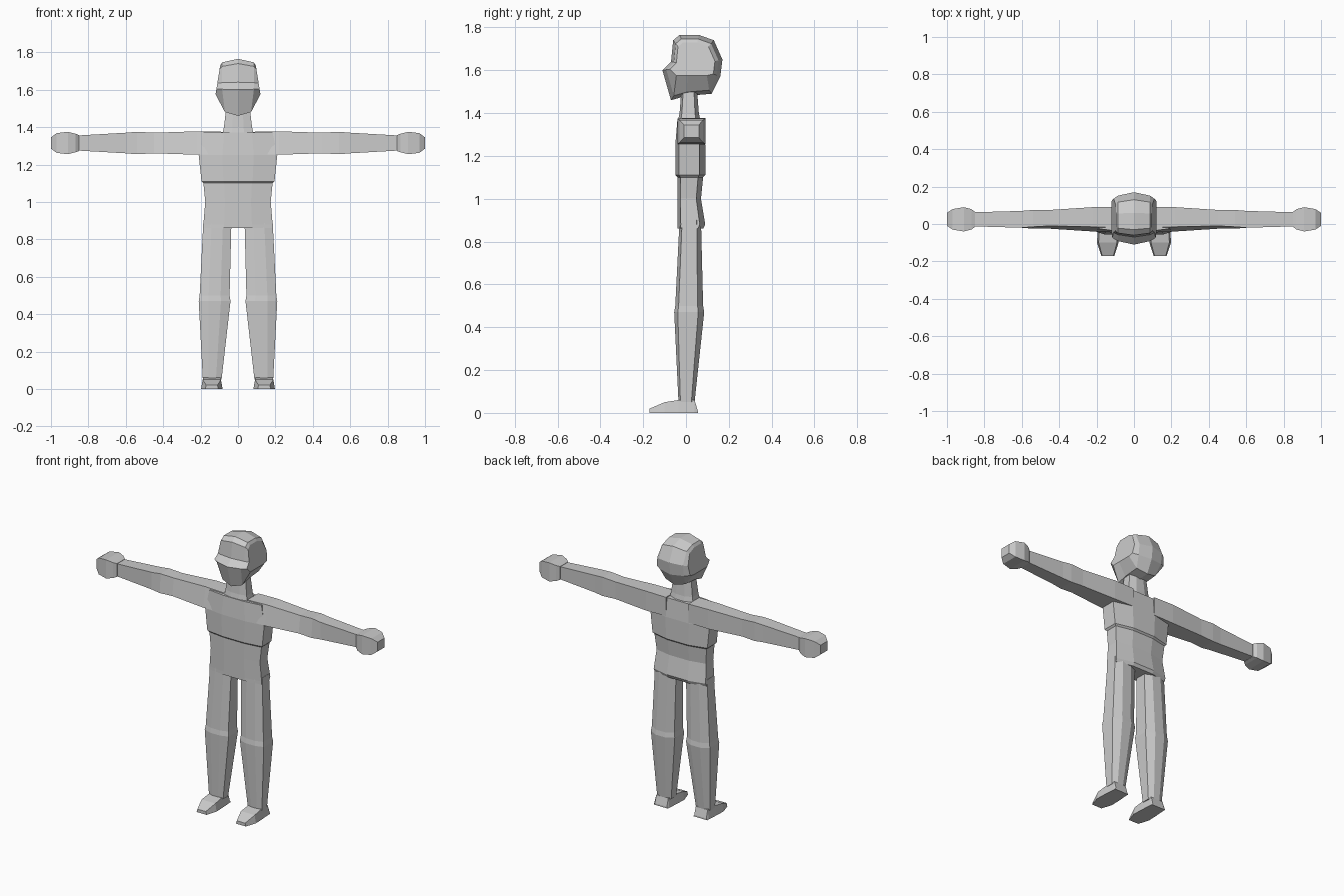
import bpy, bmesh
from mathutils import Vector

default_cube = bpy.data.objects.get("Cube")
if default_cube:
    bpy.data.objects.remove(default_cube, do_unlink=True)

grey = bpy.data.materials.new("plain grey")
grey.use_nodes = True
colour = (.6, .6, .6, 1)
grey.diffuse_color = colour
grey.node_tree.nodes["Principled BSDF"].inputs["Base Color"].default_value = colour


def loft(name, rings, mirrored=False):
    """Skin a series of equal point rings and cap both ends."""
    bm = bmesh.new()
    loops = [[bm.verts.new(point) for point in ring] for ring in rings]
    for inner, outer in zip(loops, loops[1:]):
        for i in range(len(inner)):
            bm.faces.new((inner[i - 1], inner[i], outer[i], outer[i - 1]))
    bm.faces.new(loops[0])
    bm.faces.new(loops[-1])
    bmesh.ops.recalc_face_normals(bm, faces=bm.faces)
    mesh = bpy.data.meshes.new(name)
    bm.to_mesh(mesh)
    bm.free()
    mesh.materials.append(grey)
    obj = bpy.data.objects.new(name, mesh)
    bpy.context.collection.objects.link(obj)
    if mirrored:
        obj.modifiers.new("Mirror", 'MIRROR')


def body_section(height, width, front, back, middle=0):
    """Level eight-sided section with bevelled front and back corners."""
    side = width / 2
    flat = side * .4
    depth = back - front
    front_corner = front + depth * .12
    back_corner = back - depth * .2
    outline = [(-flat, front), (flat, front), (side, front_corner), (side, back_corner),
               (flat, back), (-flat, back), (-side, back_corner), (-side, front_corner)]
    return [(middle + x, y, height) for x, y in outline]


def arm_section(reach, tall, deep, slope=0):
    """Upright four-sided section around the arm's axis."""
    axis_y, axis_z = .025, 1.315
    bottom, top = axis_z - tall / 2, axis_z + tall / 2
    front, back = axis_y - deep / 2, axis_y + deep / 2
    return [(reach, front, bottom), (reach, back, bottom),
            (reach, back, top), (reach, front + slope, top)]


def foot_section(depth, width, top, bottom=0):
    """Upright four-sided section, a little narrower on top."""
    middle, side = .14, width / 2
    upper = side * .85
    return [(middle - side, depth, bottom), (middle + side, depth, bottom),
            (middle + upper, depth, top), (middle - upper, depth, top)]


# Torso: shoulders, chest with its ledge, waist and seat
loft("torso", [
    body_section(height=1.37, width=.37, front=-.04, back=.08),
    body_section(height=1.25, width=.42, front=-.05, back=.09),
    body_section(height=1.11, width=.39, front=-.05, back=.09),
    body_section(height=1.1, width=.37, front=-.04, back=.08),
    body_section(height=1, width=.35, front=-.04, back=.07),
    body_section(height=.88, width=.37, front=-.04, back=.09),
    body_section(height=.86, width=.37, front=-.04, back=.08),
])

# Neck, flaring into the shoulders
loft("neck", [
    body_section(height=1.35, width=.17, front=-.04, back=.07),
    body_section(height=1.4, width=.15, front=-.03, back=.06),
    body_section(height=1.53, width=.12, front=-.02, back=.05),
])

# Legs, widest at the knee
loft("legs", [
    body_section(height=.9, width=.15, front=-.03, back=.07, middle=.11),
    body_section(height=.5, width=.16, front=-.05, back=.08, middle=.125),
    body_section(height=.47, width=.17, front=-.055, back=.085, middle=.125),
    body_section(height=.05, width=.1, front=-.035, back=.04, middle=.138),
], mirrored=True)

# Feet from heel to toe
loft("feet", [
    foot_section(depth=.055, width=.1, top=.01),
    foot_section(depth=.04, width=.1, top=.06),
    foot_section(depth=-.035, width=.11, top=.06),
    foot_section(depth=-.1, width=.115, top=.05),
    foot_section(depth=-.17, width=.07, top=.02),
], mirrored=True)

# Arms, with a small swelling at the elbow
loft("arms", [
    arm_section(reach=.08, tall=.12, deep=.13, slope=.02),
    arm_section(reach=.22, tall=.125, deep=.13, slope=.025),
    arm_section(reach=.45, tall=.11, deep=.1, slope=.015),
    arm_section(reach=.54, tall=.12, deep=.1, slope=.01),
    arm_section(reach=.6, tall=.11, deep=.09),
    arm_section(reach=.86, tall=.08, deep=.075),
], mirrored=True)

# Fists, bevelled towards the wrist and the knuckles
loft("fists", [
    arm_section(reach=.85, tall=.085, deep=.08),
    arm_section(reach=.87, tall=.1, deep=.11),
    arm_section(reach=.91, tall=.12, deep=.13),
    arm_section(reach=.97, tall=.105, deep=.11),
    arm_section(reach=1, tall=.06, deep=.07),
], mirrored=True)

# Head: one side-on profile, drawn in towards its centre on the way to each ear
centre = Vector((0, .03, 1.62))
profile = [Vector((0, y, z)) for y, z in (
    (-.07, 1.46), (-.11, 1.6), (-.07, 1.64), (-.06, 1.74), (-.03, 1.765),
    (.06, 1.765), (.13, 1.74), (.17, 1.65), (.16, 1.57), (.12, 1.49), (0, 1.48))]
jaw = centre.z - .045


def cheek_section(sign):
    ring = [centre.lerp(point, .87) for point in profile]
    for point in ring:
        point.x = sign * (.085 if point.z > jaw else .07)
    return ring


def ear_section(sign):
    ring = [centre.lerp(point, .75) for point in profile]
    for point in ring:
        point.z = max(point.z, jaw)
        point.x = sign * (.12 - (point.z - jaw) * .16)
    return ring


loft("head", [ear_section(-1), cheek_section(-1), profile, cheek_section(1), ear_section(1)])
